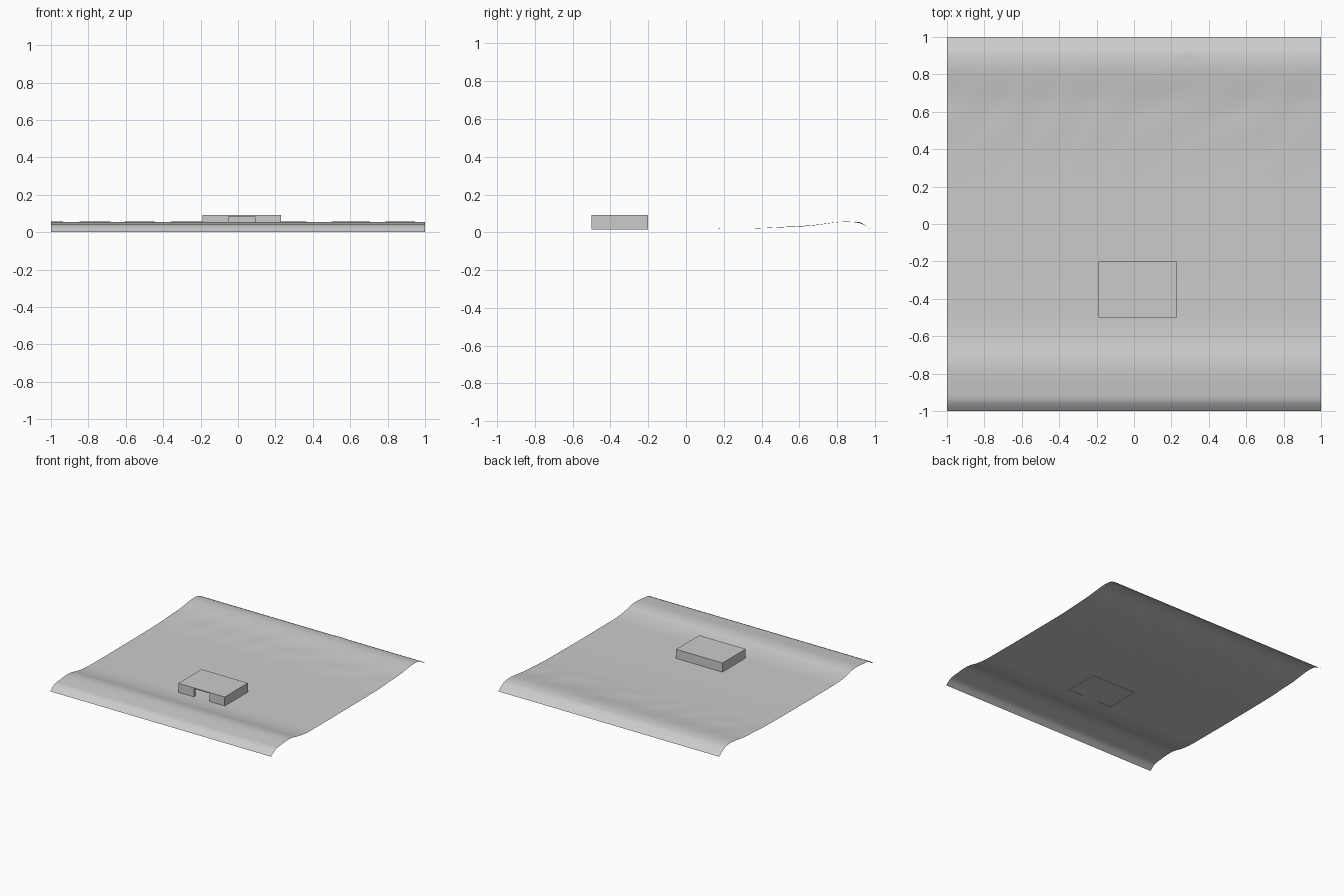
import bpy, bmesh, math

cube = bpy.data.objects.get("Cube")
if cube:
    bpy.data.objects.remove(cube, do_unlink=True)

grey = bpy.data.materials.new("light_grey")
grey.use_nodes = True
colour = (0.6, 0.6, 0.6, 1)
grey.diffuse_color = colour
grey.node_tree.nodes["Principled BSDF"].inputs["Base Color"].default_value = colour


def add_object(name, bm):
    mesh = bpy.data.meshes.new(name)
    bm.to_mesh(mesh)
    bm.free()
    mesh.materials.append(grey)
    obj = bpy.data.objects.new(name, mesh)
    bpy.context.collection.objects.link(obj)
    return obj


def add_box(name, low, high):
    bm = bmesh.new()
    bmesh.ops.create_cube(bm, size=1)
    for v in bm.verts:
        v.co = [b if c > 0 else a for a, b, c in zip(low, high, v.co)]
    return add_object(name, bm)


# Ground profile from front to back: (y, z)
PROFILE = [(-1, 0), (-0.95, 0.036), (-0.88, 0.047), (-0.78, 0.055), (-0.72, 0.05),
           (-0.64, 0.032), (-0.54, 0.02), (-0.4, 0.018), (0, 0.018), (0.36, 0.021),
           (0.5, 0.027), (0.65, 0.035), (0.8, 0.053), (0.86, 0.056), (0.93, 0.045), (1, 0)]


def slope(i):
    a, b = PROFILE[max(i - 1, 0)], PROFILE[min(i + 1, len(PROFILE) - 1)]
    return (b[1] - a[1]) / (b[0] - a[0])


def ground_height(x, y):
    # Smooth cubic between profile points
    i = max(k for k in range(len(PROFILE) - 1) if PROFILE[k][0] <= y + 1e-6)
    (y0, z0), (y1, z1) = PROFILE[i], PROFILE[i + 1]
    h = y1 - y0
    t = (y - y0) / h
    z = (z0 * (1 + 2 * t) * (1 - t) ** 2 + z1 * t * t * (3 - 2 * t)
         + h * t * (1 - t) * (slope(i) * (1 - t) - slope(i + 1) * t))
    # Faint diagonal ripples on the rear field
    fade = math.exp(-((y - 0.6) / 0.22) ** 2)
    z += 0.0012 * fade * math.sin(19 * (x - 0.9 * y) + 2 * math.sin(4 * x + 3 * y))
    # Small mound on the rear ridge
    z += 0.006 * math.exp(-((x - 0.27) / 0.04) ** 2 - ((y - 0.92) / 0.025) ** 2)
    return max(z, 0)


# Rolling ground sheet
bm = bmesh.new()
bmesh.ops.create_grid(bm, x_segments=100, y_segments=100, size=1)
for v in bm.verts:
    v.co.z = ground_height(v.co.x, v.co.y)
for f in bm.faces:
    f.smooth = True
add_object("ground", bm)

# Hollow flat-roofed building with a wide front doorway
L, R, F, B = -0.19, 0.23, -0.5, -0.2
BASE, EAVES, TOP, WALL = 0.016, 0.084, 0.092, 0.02
DOOR_L, DOOR_R = -0.05, 0.09
add_box("roof", (L, F, EAVES), (R, B, TOP))
add_box("back_wall", (L, B - WALL, BASE), (R, B, EAVES))
add_box("right_wall", (L, F + WALL, BASE), (L + WALL, B - WALL, EAVES))
add_box("left_wall", (R - WALL, F + WALL, BASE), (R, B - WALL, EAVES))
add_box("front_wall_right", (L, F, BASE), (DOOR_L, F + WALL, EAVES))
add_box("front_wall_left", (DOOR_R, F, BASE), (R, F + WALL, EAVES))
